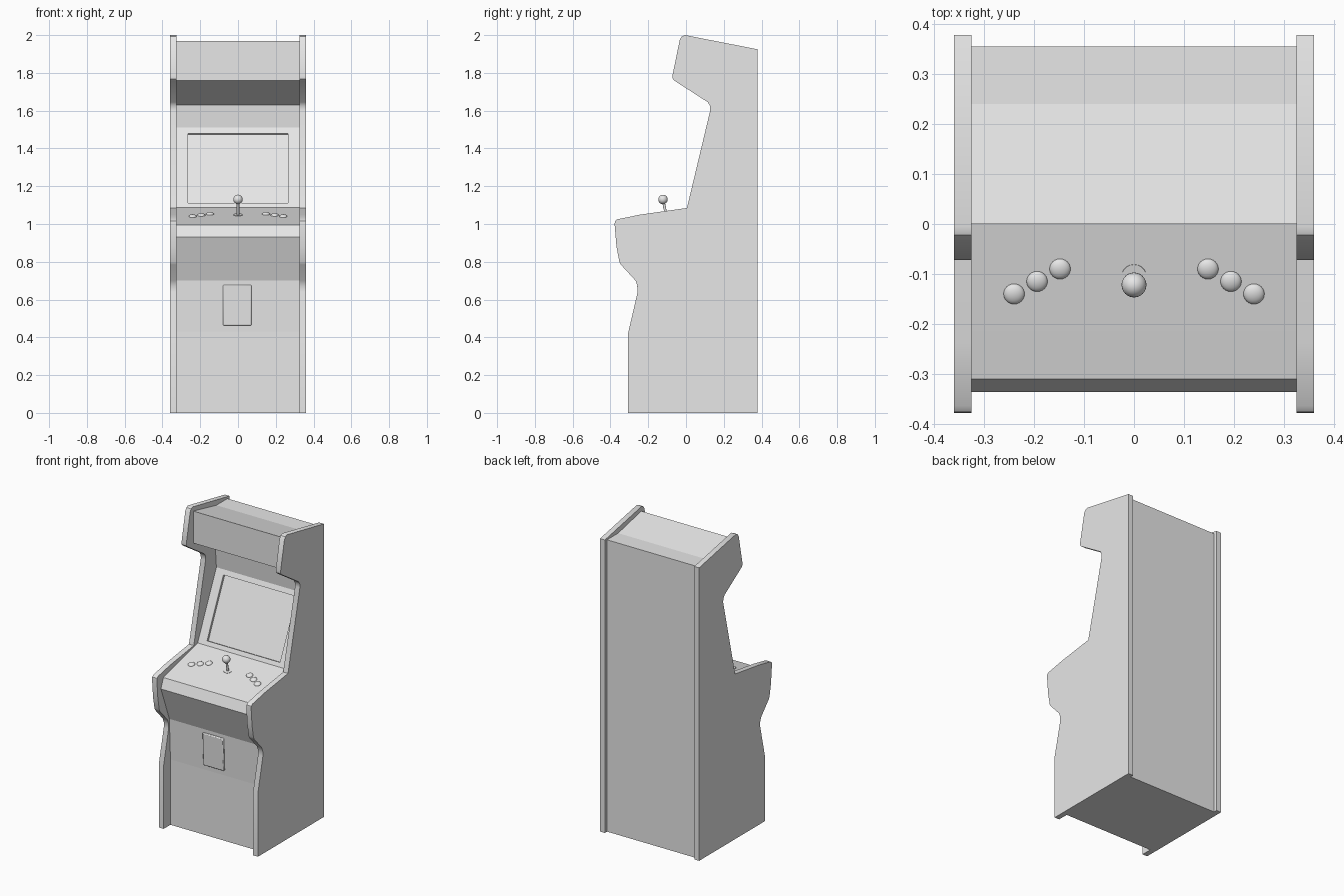
import bpy
import bmesh
from math import atan2
from mathutils import Vector

cube = bpy.data.objects.get("Cube")
if cube:
    bpy.data.objects.remove(cube, do_unlink=True)

grey = bpy.data.materials.new("plain_grey")
grey.use_nodes = True
colour = (0.8, 0.8, 0.8, 1)
grey.diffuse_color = colour
grey.node_tree.nodes["Principled BSDF"].inputs["Base Color"].default_value = colour


def finish(obj, name, smooth=None):
    """Name the part, colour it and optionally smooth its shallow edges."""
    obj.name = obj.data.name = name
    obj.data.materials.clear()
    obj.data.materials.append(grey)
    if smooth is not None:
        bpy.ops.object.select_all(action='DESELECT')
        obj.select_set(True)
        bpy.context.view_layer.objects.active = obj
        bpy.ops.object.shade_smooth_by_angle(angle=smooth)
    return obj


def extruded_profile(profile, x_low, x_high):
    """Solid made by sweeping a side profile of (y, z) points along x."""
    bm = bmesh.new()
    face = bm.faces.new([bm.verts.new((x_low, y, z)) for y, z in profile])
    sweep = bmesh.ops.extrude_face_region(bm, geom=[face])
    moved = [v for v in sweep["geom"] if isinstance(v, bmesh.types.BMVert)]
    bmesh.ops.translate(bm, verts=moved, vec=(x_high - x_low, 0, 0))
    bmesh.ops.recalc_face_normals(bm, faces=bm.faces)
    return bm


def to_object(bm, name, smooth=None):
    mesh = bpy.data.meshes.new(name)
    bm.to_mesh(mesh)
    bm.free()
    obj = bpy.data.objects.new(name, mesh)
    bpy.context.collection.objects.link(obj)
    return finish(obj, name, smooth)


# Side panels with rounded corners
INNER, OUTER = 0.325, 0.36
side_profile = [
    (-0.307, 0), (-0.307, 0.42), (-0.256, 0.64), (-0.256, 0.67), (-0.267, 0.7),
    (-0.345, 0.785), (-0.353, 0.8), (-0.368, 0.88), (-0.378, 1.0),
    (-0.376, 1.015), (-0.364, 1.025), (-0.24, 1.05), (0.005, 1.085),
    (0.128, 1.6), (0.127, 1.625), (0.115, 1.645), (-0.06, 1.758),
    (-0.07, 1.768), (-0.072, 1.785), (-0.033, 1.975), (-0.022, 1.993),
    (-0.005, 2), (0.378, 1.925), (0.378, 0)]
to_object(extruded_profile(side_profile, INNER, OUTER), "left_side_panel", 0.6)
to_object(extruded_profile(side_profile, -OUTER, -INNER), "right_side_panel", 0.6)

# Cabinet body between the panels
SCREEN_LOW, SCREEN_HIGH = Vector((0, 0.045, 1.087)), Vector((0, 0.24, 1.51))
PANEL_FRONT, PANEL_BACK = Vector((0, -0.215, 1.02)), SCREEN_LOW
body_profile = [
    (-0.237, 0), (-0.237, 0.43), (-0.248, 0.7), (-0.336, 0.93), (-0.31, 0.995),
    PANEL_FRONT.yz, PANEL_BACK.yz, SCREEN_HIGH.yz, (0.23, 1.63),
    (0, 1.76), (0, 1.97), (0.24, 1.917), (0.355, 1.917), (0.355, 0)]
bm = extruded_profile(body_profile, -INNER, INNER)

# Recessed screen
middle = (SCREEN_LOW + SCREEN_HIGH) / 2
screen = min(bm.faces, key=lambda f: (f.calc_center_median() - middle).length)
bmesh.ops.inset_individual(bm, faces=[screen], thickness=0.02)
for vert in screen.verts:
    vert.co = SCREEN_LOW.lerp(SCREEN_HIGH, 0.93 if vert.co.z > middle.z else 0.06)
# Corner order follows the loop, so neighbours share a height in pairs
corners = list(screen.verts)
for vert in corners:
    twin = next(v for v in corners if v != vert and abs(v.co.z - vert.co.z) < 0.01)
    outward = [l.link_loop_next.vert for l in screen.loops if l.vert == vert][0]
    if outward == twin:
        rising = vert.co.z < middle.z
        vert.co.x, twin.co.x = (-0.265, 0.265) if rising else (0.265, -0.265)
screen.normal_update()
bmesh.ops.inset_individual(bm, faces=[screen], thickness=0.001, depth=-0.014)
bmesh.ops.recalc_face_normals(bm, faces=bm.faces)
to_object(bm, "cabinet_body")

# Coin door plate
bpy.ops.mesh.primitive_cube_add(size=1, location=(-0.004, -0.243, 0.57))
door = bpy.context.object
door.scale = (0.15, 0.022, 0.215)
door.rotation_euler.x = atan2(0.011, 0.27)
bpy.ops.object.transform_apply(location=False, rotation=False)
bevel = door.modifiers.new("soft_edge", 'BEVEL')
bevel.width, bevel.segments = 0.005, 2
finish(door, "coin_door", 0.6)

# Control panel fittings
slope = PANEL_BACK - PANEL_FRONT
tilt = atan2(slope.z, slope.y)


def on_panel(x, y):
    share = (y - PANEL_FRONT.y) / slope.y
    return Vector((x, y, PANEL_FRONT.z + share * slope.z))


def ball(name, centre, radius, flat=1):
    bpy.ops.mesh.primitive_uv_sphere_add(segments=24, ring_count=12,
                                         radius=radius, location=centre)
    obj = bpy.context.object
    obj.scale.z = flat
    obj.rotation_euler.x = tilt
    return finish(obj, name, 0.6)


def rod(name, start, end, radius):
    axis = end - start
    bpy.ops.mesh.primitive_cylinder_add(vertices=20, radius=radius,
                                        depth=axis.length,
                                        location=(start + end) / 2)
    obj = bpy.context.object
    obj.rotation_euler = axis.to_track_quat('Z', 'Y').to_euler()
    return finish(obj, name, 0.6)


# Buttons in one slanted row on each side
for side, sign in (("left", 1), ("right", -1)):
    for i in range(3):
        spot = on_panel(sign * (0.148 + 0.046 * i), -0.09 - 0.025 * i)
        ball(f"{side}_button_{i + 1}", spot, 0.021, 0.55)

# Joystick
foot = on_panel(0, -0.105)
knob = Vector((0, -0.122, 1.13))
up = Vector((0, -slope.z, slope.y)).normalized()
rod("joystick_collar", foot, foot + up * 0.002, 0.025)
rod("joystick_shaft", foot, knob, 0.007)
ball("joystick_knob", knob, 0.025)
